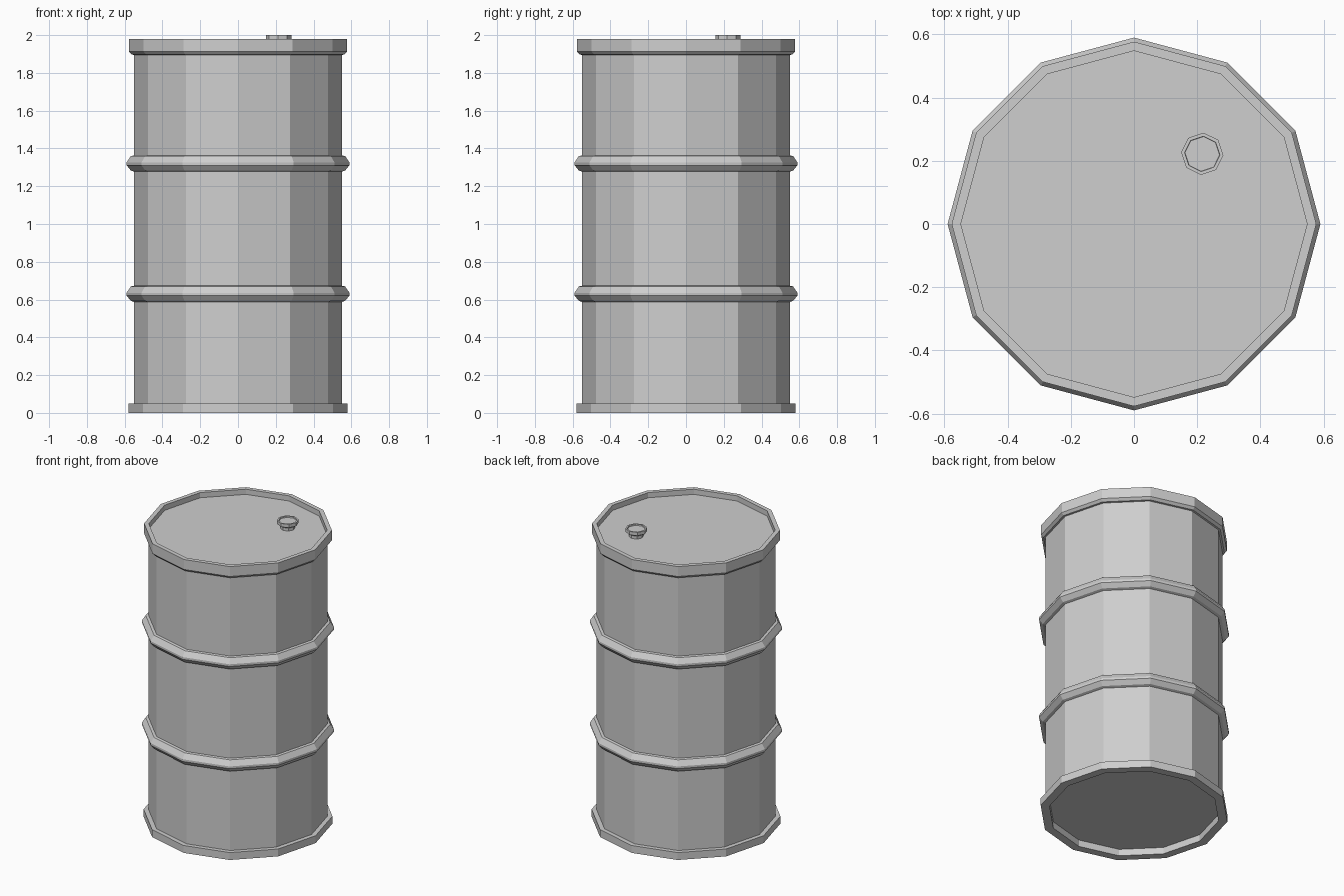
import bpy, bmesh, math

old = bpy.data.objects.get("Cube")
if old:
    bpy.data.objects.remove(old, do_unlink=True)

steel = bpy.data.materials.new("grey steel")
steel.use_nodes = True
colour = (0.62, 0.62, 0.62, 1)
steel.diffuse_color = colour
steel.node_tree.nodes["Principled BSDF"].inputs["Base Color"].default_value = colour


def lathe(name, profile, sides=12, ring=False, centre=(0, 0), turn=0):
    """Revolve (radius, height) points; a ring closes on itself, others get end caps."""
    bm = bmesh.new()
    loops = []
    for r, z in profile:
        angles = [turn + math.tau * i / sides for i in range(sides)]
        loops.append([bm.verts.new((centre[0] + r * math.cos(a),
                                    centre[1] + r * math.sin(a), z)) for a in angles])
    pairs = list(zip(loops, loops[1:]))
    if ring:
        pairs.append((loops[-1], loops[0]))
    else:
        bm.faces.new(loops[0])
        bm.faces.new(loops[-1])
    for low, high in pairs:
        for i in range(sides):
            j = (i + 1) % sides
            bm.faces.new((low[i], low[j], high[j], high[i]))
    bmesh.ops.recalc_face_normals(bm, faces=bm.faces)
    mesh = bpy.data.meshes.new(name)
    bm.to_mesh(mesh)
    bm.free()
    mesh.materials.append(steel)
    obj = bpy.data.objects.new(name, mesh)
    bpy.context.collection.objects.link(obj)
    return obj


R = 0.55

# Drum wall with its recessed floor and lid
lathe("drum_shell", [(R, 0.045), (R, 1.945)])

# Rolled rims at both ends
lathe("bottom_rim", [(0.525, 0), (0.58, 0), (0.58, 0.05), (0.525, 0.05)], ring=True)
lathe("top_rim", [(0.548, 1.895), (0.562, 1.897), (0.577, 1.913),
                  (0.577, 1.98), (0.548, 1.98)], ring=True)

# Rolling hoops around the wall
for name, z in (("lower_hoop", 0.63), ("upper_hoop", 1.32)):
    lathe(name, [(0.545, z - 0.045), (0.567, z - 0.037), (0.59, z - 0.009),
                 (0.59, z + 0.006), (0.567, z + 0.04), (0.545, z + 0.044)], ring=True)

# Filler cap: narrow neck under a wider, slightly dished disc
lathe("filler_cap", [(0.045, 1.94), (0.045, 1.965), (0.067, 1.978), (0.067, 2.0),
                     (0.056, 2.0), (0.055, 1.992)],
      sides=8, centre=(0.216, 0.222), turn=math.radians(-4))
